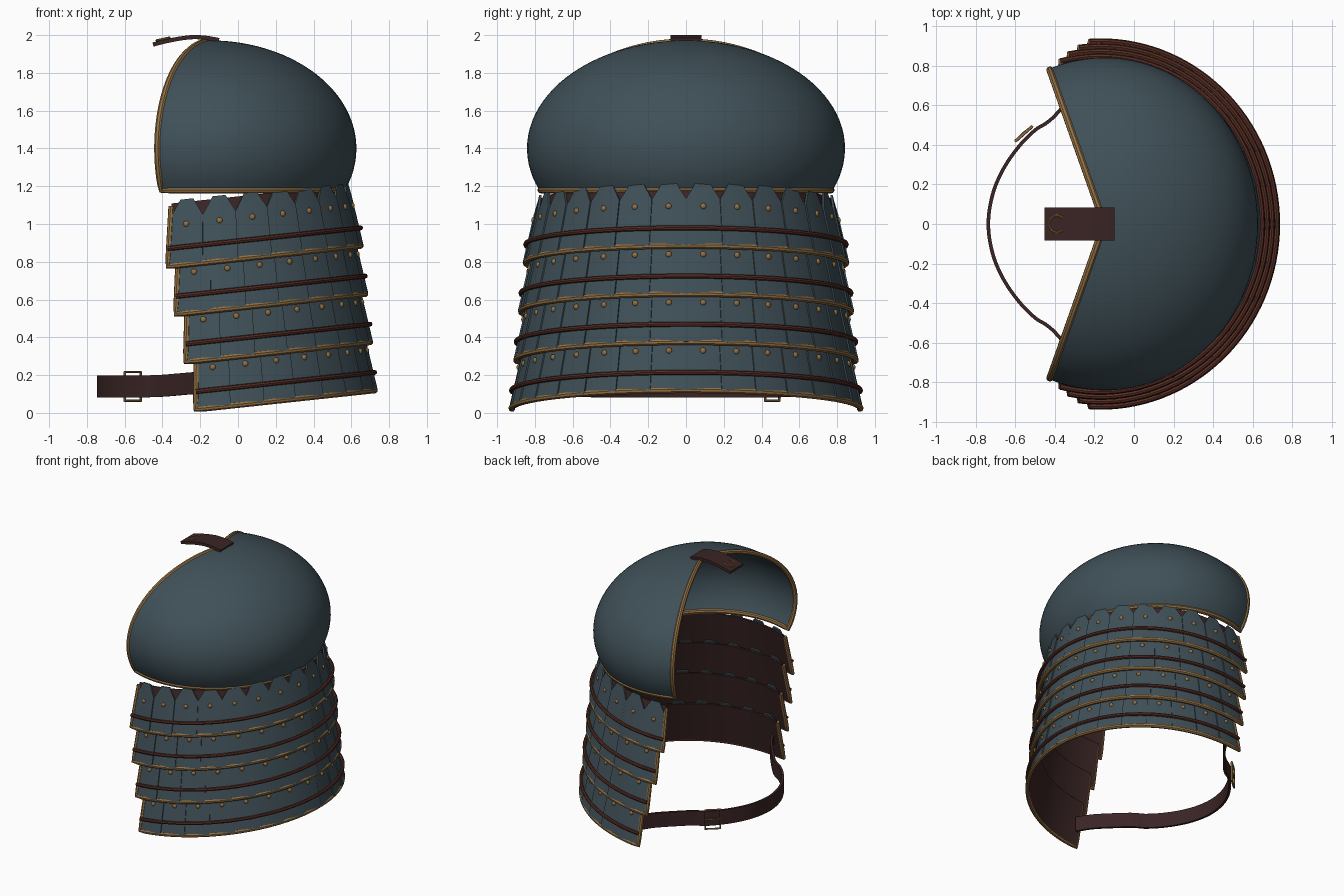
import bpy, bmesh, math
from mathutils import Vector, Matrix

if "Cube" in bpy.data.objects:
    bpy.data.objects.remove(bpy.data.objects["Cube"])

def mat(name, rgb):
    m = bpy.data.materials.new(name)
    m.diffuse_color = (*rgb, 1)
    m.use_nodes = True
    m.node_tree.nodes["Principled BSDF"].inputs["Base Color"].default_value = m.diffuse_color
    return m

STEEL = mat("blue_steel", (0.05, 0.08, 0.097))
BRASS = mat("brass", (0.29, 0.16, 0.055))
LEATHER = mat("dark_leather", (0.043, 0.018, 0.018))
LACE = mat("red_lace", (0.1, 0.027, 0.018))

def finish(ob, material):
    """Bake modifiers or curve bevel to a mesh, colour it, smooth it."""
    dg = bpy.context.evaluated_depsgraph_get()
    me = bpy.data.meshes.new_from_object(ob.evaluated_get(dg))
    name = ob.name
    bpy.data.objects.remove(ob)
    me.materials.clear()
    me.materials.append(material)
    new = bpy.data.objects.new(name, me)
    bpy.context.collection.objects.link(new)
    bpy.ops.object.select_all(action='DESELECT')
    new.select_set(True)
    bpy.context.view_layer.objects.active = new
    bpy.ops.object.shade_smooth_by_angle(angle=math.radians(40))
    return new

def from_bmesh(name, bm, material, thick=0):
    bmesh.ops.recalc_face_normals(bm, faces=bm.faces)
    me = bpy.data.meshes.new(name)
    bm.to_mesh(me)
    bm.free()
    ob = bpy.data.objects.new(name, me)
    bpy.context.collection.objects.link(ob)
    if thick:
        s = ob.modifiers.new("thickness", 'SOLIDIFY')
        s.thickness, s.offset = thick, 0
    return finish(ob, material)

def tube(name, pts, radius, material, closed=False):
    cu = bpy.data.curves.new(name, 'CURVE')
    cu.dimensions = '3D'
    cu.bevel_depth, cu.bevel_resolution, cu.use_fill_caps = radius, 2, True
    sp = cu.splines.new('POLY')
    sp.points.add(len(pts) - 1)
    for p, q in zip(sp.points, pts):
        p.co = (*q, 1)
    sp.use_cyclic_u = closed
    ob = bpy.data.objects.new(name, cu)
    bpy.context.collection.objects.link(ob)
    return finish(ob, material)

def grid(bm, rows):
    vs = [[bm.verts.new(p) for p in r] for r in rows]
    for a, b in zip(vs, vs[1:]):
        for i in range(len(a) - 1):
            bm.faces.new((a[i], a[i + 1], b[i + 1], b[i]))

def lerp(a, b, n):
    return [a + (b - a) * i / n for i in range(n + 1)]

def smooth_path(pts, n=6):
    """Catmull-Rom through the points."""
    p = [Vector(q) for q in pts]
    p = [2 * p[0] - p[1]] + p + [2 * p[-1] - p[-2]]
    out = []
    for a, b, c, d in zip(p, p[1:], p[2:], p[3:]):
        for t in (i / n for i in range(n)):
            out.append(0.5 * (2 * b + (c - a) * t + (2 * a - 5 * b + 4 * c - d) * t * t
                              + (3 * b - a - 3 * c + d) * t ** 3))
    return out + [p[-2]]

# Shoulder dome: ellipsoid wedge open towards the neck
CUT, LOW = math.radians(111), -math.asin(0.22 / 0.565)

def dome_pt(az, el):
    c = math.cos(el)
    return Vector((-0.15 + 0.77 * c * math.cos(az), 0.835 * c * math.sin(az),
                   1.4 + 0.565 * math.sin(el)))

bm = bmesh.new()
grid(bm, [[dome_pt(a, e) for a in lerp(-CUT, CUT, 56)] for e in lerp(LOW, math.pi / 2, 30)])
bmesh.ops.remove_doubles(bm, verts=bm.verts, dist=1e-4)
bmesh.ops.dissolve_degenerate(bm, edges=bm.edges, dist=1e-5)
from_bmesh("shoulder_dome", bm, STEEL, 0.014)
rim = [dome_pt(CUT, e) for e in lerp(LOW, math.pi / 2, 30)]
rim += [dome_pt(-CUT, e) for e in lerp(math.pi / 2, LOW, 30)][1:]
rim += [dome_pt(a, LOW) for a in lerp(-CUT, CUT, 56)][1:-1]
tube("dome_rim", rim, 0.018, BRASS, True)

# Four flared, tilted lames
H, N = 0.345, 16

class Lame:
    def __init__(self, i):
        self.r = 0.825 + 0.025 * i
        self.z = 0.885 - 0.255 * i
        self.end = math.radians((104.2, 100.8, 97, 93.4)[i])

    def pt(self, az, h, off=0):
        r = self.r - 0.08 * h / H + off
        x = -0.17 + r * math.cos(az)
        z = self.z + h + 0.107 * (x - (self.r - 0.17))
        return Vector((x, (r + 0.03) * math.sin(az), z))

for i in range(4):
    L = Lame(i)
    E, tag = L.end, str(i + 1)
    step = 2 * E / N
    # leather backing
    bm = bmesh.new()
    grid(bm, [[L.pt(a, h, -0.015) for a in lerp(-E, E, 64)] for h in lerp(0, H - 0.015, 4)])
    from_bmesh("lame_lining_" + tag, bm, LEATHER, 0.012)
    # overlapping plates with clipped top corners
    bm = bmesh.new()
    for k in range(N):
        a0 = -E + k * step
        side = 1 if k < N / 2 else -1
        cols = [(0, H - 0.09), (0.15, H - 0.045), (0.3, H), (0.5, H), (0.7, H),
                (0.85, H - 0.045), (1, H - 0.09)]
        grid(bm, [[L.pt(a0 + u * step, top * v, 0.004 * side * (2 * u - 1))
                   for v in (0, 0.5, 1)] for u, top in cols])
    from_bmesh("lame_plates_" + tag, bm, STEEL, 0.012)
    # brass edging on sides and bottom
    hs = lerp(0, H - 0.03, 6)
    edge = [L.pt(-E, h, -0.006) for h in reversed(hs)]
    edge += [L.pt(a, 0, -0.006) for a in lerp(-E, E, 64)][1:-1]
    edge += [L.pt(E, h, -0.006) for h in hs]
    tube("lame_edging_" + tag, edge, 0.016, BRASS)
    # lacing cord
    tube("lame_cord_" + tag, [L.pt(a, 0.095, 0.016) for a in lerp(-E, E, 64)], 0.013, LACE)
    # one rivet per plate
    bm = bmesh.new()
    for k in range(N):
        a = -E + (k + 0.5) * step
        m = (Matrix.Translation(L.pt(a, 0.215, 0.007)) @ Matrix.Rotation(a, 4, 'Z')
             @ Matrix.Diagonal((0.7, 1, 1, 1)))
        bmesh.ops.create_uvsphere(bm, u_segments=10, v_segments=6, radius=0.016, matrix=m)
    from_bmesh("lame_rivets_" + tag, bm, BRASS)

# Neck strap on top of the dome
top = smooth_path([(-0.45, 0, 1.95), (-0.36, 0, 1.972), (-0.26, 0, 1.988),
                   (-0.18, 0, 1.987), (-0.1, 0, 1.974)], 4)
bm = bmesh.new()
grid(bm, [[p + Vector((0, y, 0)) for p in top] for y in (-0.083, 0.083)])
from_bmesh("neck_strap", bm, LEATHER, 0.022)
ring = []
for t in lerp(math.radians(45), math.radians(315), 20):
    x = -0.39 + 0.04 * math.cos(t)
    ring.append((x, 0.043 * math.sin(t), 1.981 + 0.22 * (x + 0.39)))
tube("neck_strap_ring", ring, 0.006, BRASS)

# Arm strap: vertical band looping round the open side
half = [(-0.17, 0.858, 0.16), (-0.24, 0.74, 0.157), (-0.38, 0.57, 0.145), (-0.44, 0.513, 0.142),
        (-0.5, 0.475, 0.14), (-0.58, 0.395, 0.14), (-0.66, 0.28, 0.14), (-0.715, 0.15, 0.14)]
loop = smooth_path(half + [(-0.737, 0, 0.14)] + [(x, -y, z) for x, y, z in reversed(half)], 5)
bm = bmesh.new()
grid(bm, [[p + Vector((0, 0, dz)) for p in loop] for dz in (-0.058, 0.058)])
from_bmesh("arm_strap", bm, LEATHER, 0.018)

# Buckle frame and prong
c, d = Vector((-0.548, 0.446, 0.14)), Vector((0.75, 0.66, 0)).normalized()
out = Vector((-d.y, d.x, 0)) * 0.014
frame = [c + out + d * u + Vector((0, 0, v))
         for u, v in ((-0.055, -0.076), (0.055, -0.076), (0.055, 0.076), (-0.055, 0.076))]
tube("buckle_frame", frame, 0.008, BRASS, True)
tube("buckle_prong", [c + out - d * 0.055, c + out * 1.3, c + out + d * 0.055], 0.006, BRASS)
